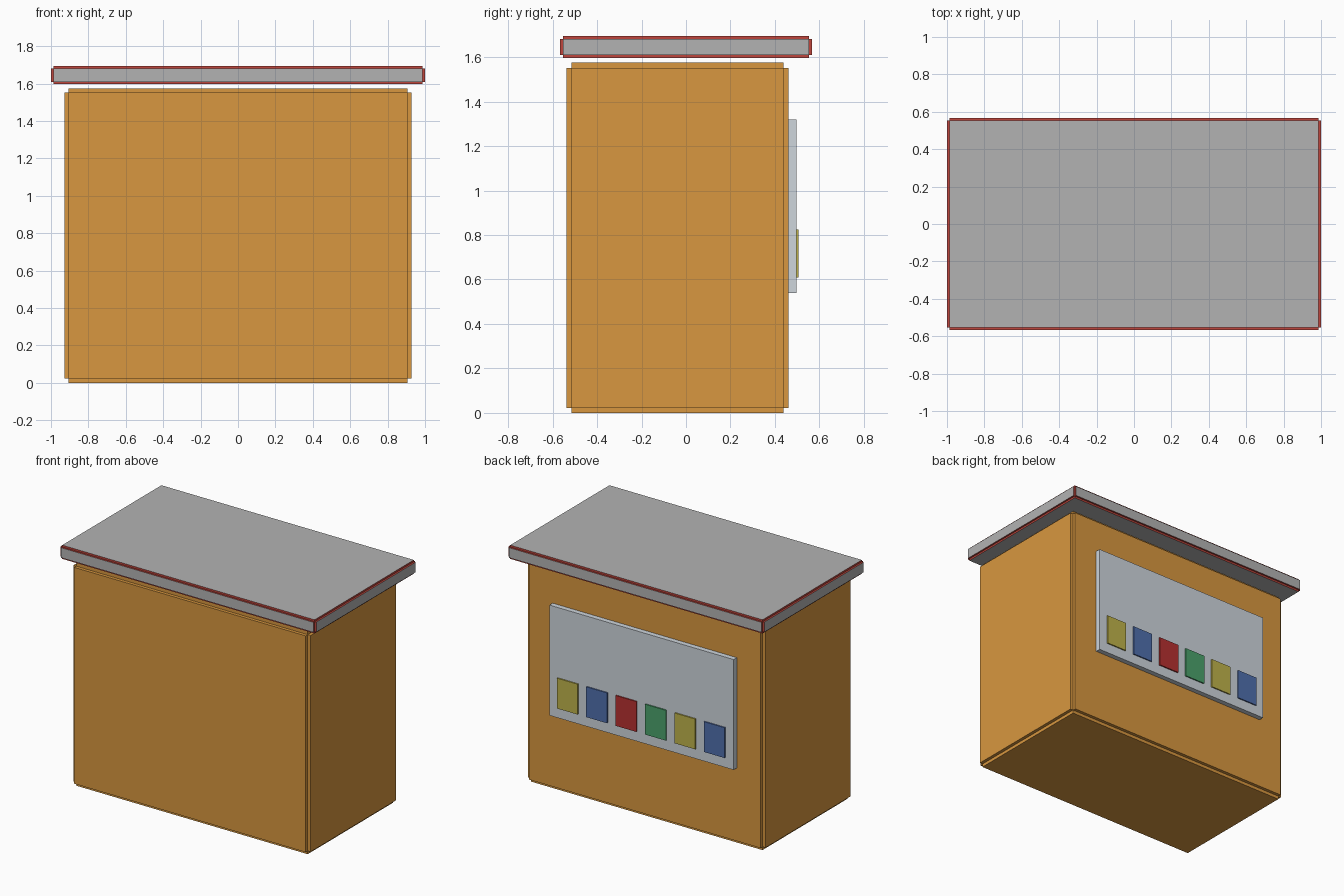
import bpy, bmesh
from mathutils import Vector

if "Cube" in bpy.data.objects:
    bpy.data.objects.remove(bpy.data.objects["Cube"])


def material(name, rgb):
    m = bpy.data.materials.new(name)
    m.diffuse_color = (*rgb, 1)
    m.use_nodes = True
    m.node_tree.nodes["Principled BSDF"].inputs["Base Color"].default_value = m.diffuse_color
    return m


orange = material("orange_paint", (0.69, 0.31, 0.05))
red = material("red_trim", (0.52, 0.06, 0.045))
lid_grey = material("lid_grey", (0.45, 0.45, 0.45))
panel_grey = material("panel_grey", (0.62, 0.67, 0.72))
yellow = material("yellow", (0.52, 0.45, 0.07))
blue = material("blue", (0.08, 0.16, 0.42))
tile_red = material("tile_red", (0.47, 0.03, 0.03))
green = material("green", (0.07, 0.36, 0.15))


def box(name, lo, hi, mats, step=0.0):
    """Box between two corners; step > 0 gives every edge a square rebate."""
    lo, hi = Vector(lo), Vector(hi)
    inset = Vector((step, step, step))
    size, mid = hi - lo - 2 * inset, (hi + lo) / 2
    bm = bmesh.new()
    bmesh.ops.create_cube(bm, size=1)
    for v in bm.verts:
        v.co = Vector(a * b for a, b in zip(v.co, size)) + mid
    if step:
        bm.normal_update()
        normals = [f.normal.copy() for f in bm.faces]
        outer = bmesh.ops.extrude_discrete_faces(bm, faces=bm.faces[:])["faces"]
        for f in bm.faces:
            f.material_index = len(mats) - 1
        for f, n in zip(outer, normals):
            f.normal_update()
            n = f.normal.copy()
            f.material_index = 0
            for v in f.verts:
                v.co += n * step
    mesh = bpy.data.meshes.new(name)
    bm.to_mesh(mesh)
    bm.free()
    for m in mats:
        mesh.materials.append(m)
    obj = bpy.data.objects.new(name, mesh)
    bpy.context.collection.objects.link(obj)
    return obj


# Counter body and lid, both with rebated edges
box("counter_body", (-0.928, -0.537, 0), (0.928, 0.461, 1.575), [orange], 0.023)
box("counter_lid", (-1, -0.567, 1.597), (1, 0.567, 1.694), [lid_grey, red], 0.013)

# Display panel on the back
box("back_panel", (-0.72, 0.461, 0.54), (0.72, 0.497, 1.32), [panel_grey])

# Row of coloured tiles
for i, m in enumerate([yellow, blue, tile_red, green, yellow, blue]):
    x = 0.575 - 0.23 * i
    box(f"tile_{i + 1}", (x - 0.081, 0.49, 0.61), (x + 0.081, 0.506, 0.824), [m])
